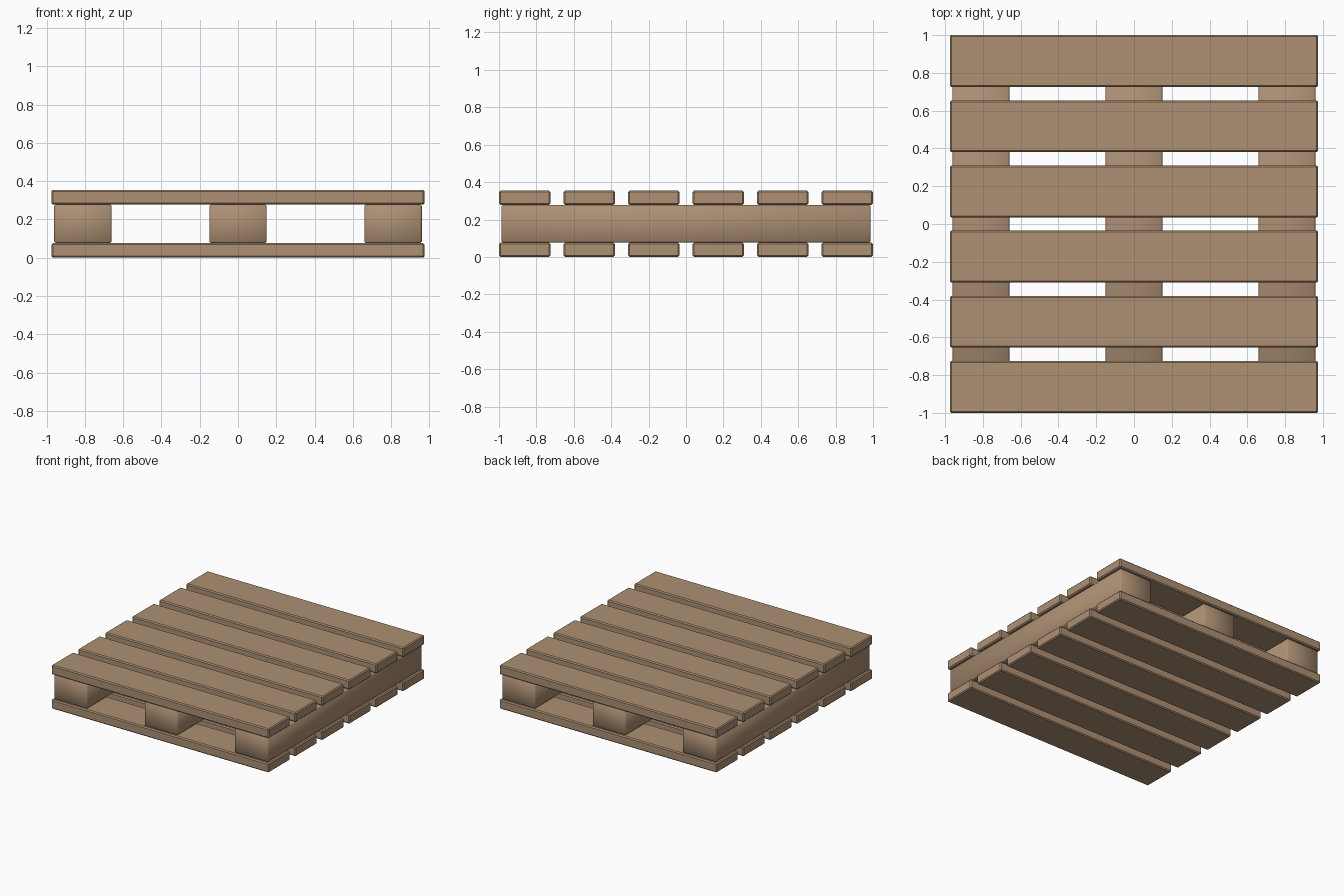
import bpy
import math

if "Cube" in bpy.data.objects:
    bpy.data.objects.remove(bpy.data.objects["Cube"])

wood = bpy.data.materials.new("wood")
wood.diffuse_color = (0.42, 0.28, 0.175, 1)
wood.use_nodes = True
wood.node_tree.nodes["Principled BSDF"].inputs["Base Color"].default_value = wood.diffuse_color


def board(name, size, loc, bevel, smooth=False):
    bpy.ops.mesh.primitive_cube_add(size=1, location=loc)
    ob = bpy.context.object
    ob.name = name
    ob.scale = size
    bpy.ops.object.transform_apply(location=False, rotation=False, scale=True)
    mod = ob.modifiers.new("bevel", 'BEVEL')
    mod.width = bevel
    mod.segments = 1
    bpy.ops.object.modifier_apply(modifier=mod.name)
    if smooth:
        bpy.ops.object.shade_smooth_by_angle(angle=math.radians(60))
    ob.data.materials.append(wood)
    return ob


THICK, HEIGHT = 0.076, 0.354

# Six slats on the top deck and six on the bottom deck
for deck, z in (("bottom", THICK / 2), ("top", HEIGHT - THICK / 2)):
    for i in range(6):
        y = (i - 2.5) * 0.345
        board(f"{deck}_slat_{i + 1}", (1.95, 0.275, THICK), (0, y, z), 0.008)

# Three long beams between the decks
for name, x in (("left", -0.81), ("middle", 0), ("right", 0.81)):
    board(f"{name}_beam", (0.3, 1.975, HEIGHT - 2 * THICK),
          (x, 0, HEIGHT / 2), 0.008, smooth=True)
